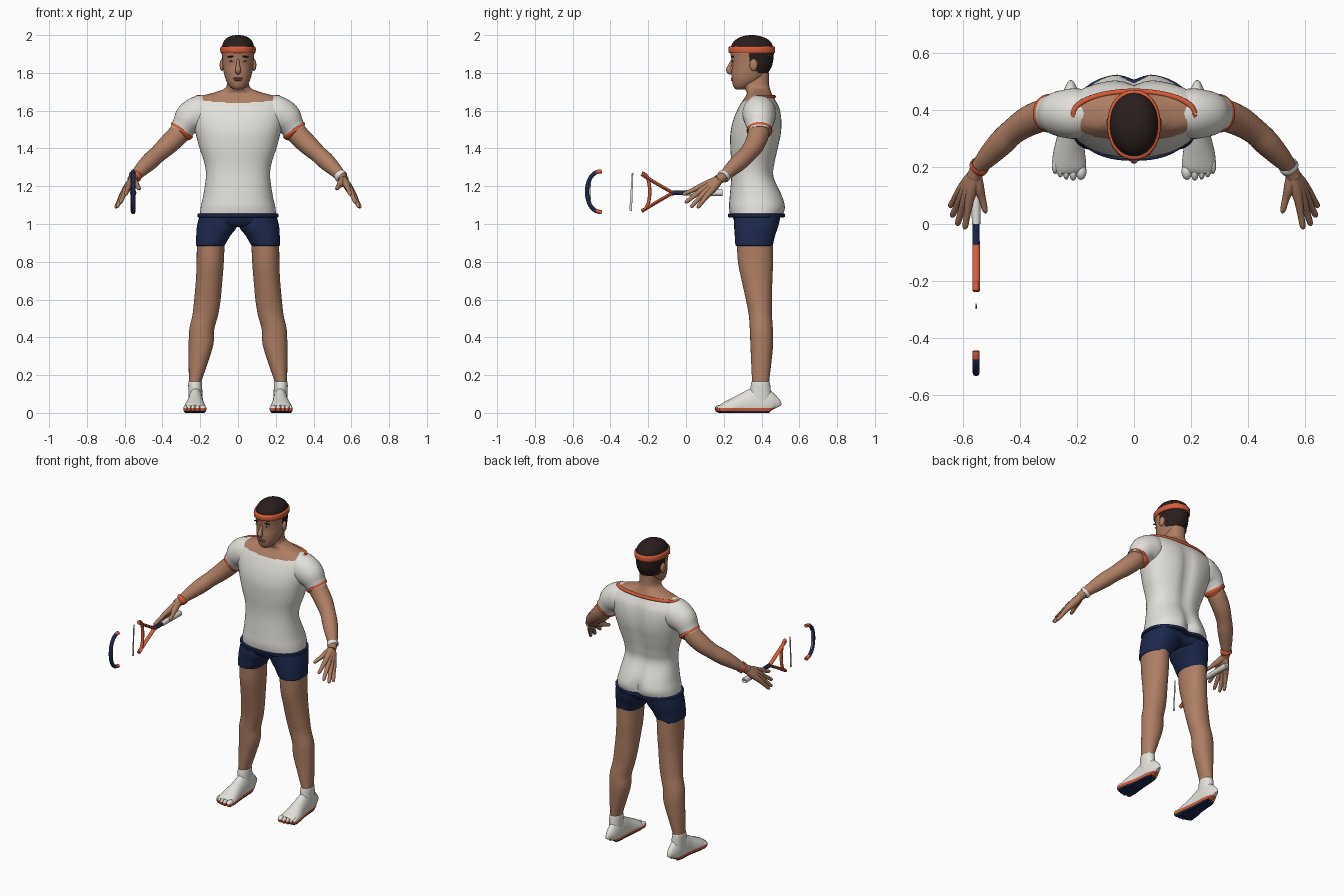
import bpy, bmesh, math
from mathutils import Vector, Matrix

cube = bpy.data.objects.get("Cube")
if cube:
    bpy.data.objects.remove(cube)


def material(name, r, g, b):
    m = bpy.data.materials.new(name)
    m.use_nodes = True
    m.diffuse_color = (r, g, b, 1)
    m.node_tree.nodes["Principled BSDF"].inputs["Base Color"].default_value = (r, g, b, 1)
    return m


skin = material("skin", .43, .21, .125)
lip = material("lip", .27, .11, .07)
white = material("white cloth", .76, .75, .70)
orange = material("orange trim", .67, .11, .04)
navy = material("navy cloth", .012, .022, .075)
hair = material("dark hair", .022, .013, .012)


def finish(name, bm, mats, rule=None):
    """Turn a bmesh into a smooth object; rule maps a face centre to a material slot."""
    bmesh.ops.recalc_face_normals(bm, faces=bm.faces[:])
    if rule:
        for f in bm.faces:
            f.material_index = rule(f.calc_center_median())
    me = bpy.data.meshes.new(name)
    bm.to_mesh(me)
    bm.free()
    for m in mats:
        me.materials.append(m)
    me.polygons.foreach_set("use_smooth", [True] * len(me.polygons))
    me.set_sharp_from_angle(angle=math.radians(50))
    ob = bpy.data.objects.new(name, me)
    bpy.context.scene.collection.objects.link(ob)
    return ob


def smooth_rows(rows, steps):
    """Catmull-Rom interpolation of number tuples."""
    out = []
    for i in range(len(rows) - 1):
        a, b, c, d = (rows[max(i - 1, 0)], rows[i], rows[i + 1], rows[min(i + 2, len(rows) - 1)])
        for k in range(steps):
            t = k / steps
            out.append([.5 * (2 * q + (r - p) * t + (2 * p - 5 * q + 4 * r - s) * t * t
                              + (3 * q - p - 3 * r + s) * t ** 3) for p, q, r, s in zip(a, b, c, d)])
    return out + [list(rows[-1])]


def skin_rings(bm, rings):
    loops = [[bm.verts.new(p) for p in ring] for ring in rings]
    n = len(loops[0])
    for a, b in zip(loops, loops[1:]):
        for i in range(n):
            j = (i + 1) % n
            bm.faces.new((a[i], a[j], b[j], b[i]))
    bm.faces.new(loops[0])
    bm.faces.new(loops[-1])


def loft(name, rows, mats, rule=None, side=1, steps=5, n=2.3, seg=40):
    """Upright body: rows of z, centre x, half width, front y, back y, depth of back groove."""
    bm, rings = bmesh.new(), []
    for z, cx, rx, yf, yb, groove in smooth_rows(rows, steps):
        ring = []
        for i in range(seg):
            c, s = math.cos(math.tau * i / seg), math.sin(math.tau * i / seg)
            x = rx * math.copysign(abs(c) ** (2 / n), c)
            y = (yf + yb) / 2 + (yb - yf) / 2 * math.copysign(abs(s) ** (2 / n), s)
            if s > 0:
                y -= groove * math.exp(-(x / .035) ** 2)
            ring.append((side * (cx + x), y, z))
        rings.append(ring)
    skin_rings(bm, rings)
    return finish(name, bm, mats, rule)


def add_tube(bm, rows, side=1, ref=(0, 0, 1), steps=5, seg=20):
    """Tube along rows of x, y, z, radius, optional second radius."""
    rows = smooth_rows(rows, steps)
    pts, rings = [Vector(r[:3]) for r in rows], []
    for i, r in enumerate(rows):
        t = (pts[min(i + 1, len(pts) - 1)] - pts[max(i - 1, 0)]).normalized()
        u = t.cross(Vector(ref)).normalized()
        v = u.cross(t)
        ra, rb = max(r[3], .001), max(r[-1], .001)
        ring = [pts[i] + u * ra * math.cos(math.tau * k / seg) + v * rb * math.sin(math.tau * k / seg)
                for k in range(seg)]
        rings.append([(side * p.x, p.y, p.z) for p in ring])
    skin_rings(bm, rings)


def tube(name, rows, mats, rule=None, **kw):
    bm = bmesh.new()
    add_tube(bm, rows, **kw)
    return finish(name, bm, mats, rule)


def add_ball(bm, loc, size, tilt=0):
    m = Matrix.Translation(loc) @ Matrix.Rotation(tilt, 4, 'Y') @ Matrix.Diagonal((*size, 1))
    bmesh.ops.create_uvsphere(bm, u_segments=20, v_segments=12, radius=1, matrix=m)


def ball(name, loc, size, mat, tilt=0):
    bm = bmesh.new()
    add_ball(bm, loc, size, tilt)
    return finish(name, bm, [mat])


# Shirt, bare upper shoulders and neck in one skin
def neckline(p):
    return 1.674 - .35 * max(0, .385 - p.y)


torso = [(1.04, 0, .203, .235, .515, .02), (1.09, 0, .197, .228, .53, .035), (1.15, 0, .184, .232, .513, .02),
         (1.25, 0, .170, .24, .468, .012), (1.32, 0, .177, .24, .473, .015), (1.40, 0, .203, .235, .49, .02),
         (1.48, 0, .225, .235, .506, .022), (1.55, 0, .245, .25, .508, .02), (1.61, 0, .258, .275, .498, .014),
         (1.65, 0, .243, .298, .478, .006), (1.675, 0, .205, .315, .462, 0), (1.695, 0, .13, .322, .452, 0),
         (1.715, 0, .075, .312, .445, 0), (1.74, 0, .058, .298, .44, 0), (1.80, 0, .055, .30, .44, 0)]
loft("shirt_and_neck", torso, [white, skin], lambda p: int(p.z > neckline(p)), steps=7, seg=56)
loop = [math.tau * i / 48 for i in range(49)]
tube("collar", [(.213 * math.cos(a), .388 + .078 * math.sin(a), 1.674 + .03 * min(0, math.sin(a)), .010)
                for a in loop], [orange], steps=1, seg=10)
loft("shirt_hem", [(1.035, 0, .205, .232, .515, .02), (1.037, 0, .214, .224, .527, .02),
                   (1.053, 0, .214, .222, .53, .025), (1.056, 0, .2, .232, .52, .025)], [navy], steps=2, seg=56)
loft("shorts_seat", [(.985, 0, .12, .30, .45, .01), (1.0, 0, .19, .262, .485, .02),
                     (1.05, 0, .205, .245, .51, .02)], [navy], steps=3)

# Head: face, hair cap, headband
head = [(1.712, 0, .022, .265, .31, 0), (1.728, 0, .043, .251, .35, 0), (1.76, 0, .063, .243, .40, 0),
        (1.80, 0, .075, .241, .435, 0), (1.84, 0, .081, .243, .456, 0), (1.88, 0, .084, .239, .463, 0),
        (1.92, 0, .087, .234, .464, 0), (1.96, 0, .079, .248, .452, 0), (1.985, 0, .058, .278, .42, 0),
        (1.997, 0, .03, .315, .38, 0), (2.0, 0, .008, .34, .355, 0)]


def hair_rule(p):
    sideburn = p.y > .335 and p.z > 1.86
    return int(p.z > 1.915 or sideburn or (p.y > .375 and p.z > 1.80))


loft("head", head, [skin, hair], hair_rule, steps=6, seg=48, n=2.1)
loft("headband", [(1.904, 0, .085, .238, .462, 0), (1.908, 0, .093, .226, .471, 0),
                  (1.936, 0, .093, .226, .471, 0), (1.941, 0, .083, .24, .46, 0)], [orange], steps=3, n=2.1)
tube("nose", [(0, .246, 1.868, .007), (0, .234, 1.84, .010), (0, .227, 1.816, .015), (0, .236, 1.803, .013),
              (0, .25, 1.80, .004)], [skin], ref=(1, 0, 0), seg=14)
ball("upper_lip", (0, .246, 1.771, ), (.026, .008, .005), lip)
ball("lower_lip", (0, .247, 1.762), (.022, .009, .006), lip)
for s, tag in ((1, "left"), (-1, "right")):
    ball(tag + "_ear", (s * .085, .358, 1.842), (.012, .021, .032), skin)
    ball(tag + "_brow", (s * .037, .247, 1.886), (.022, .007, .0045), hair, s * .15)
    ball(tag + "_eye", (s * .035, .25, 1.862), (.014, .006, .005), white)
    ball(tag + "_iris", (s * .035, .2455, 1.862), (.005, .003, .0045), hair)

# Limbs, mirrored
FINGERS = [((.578, .085, 1.202), (.595, -.018, 1.155)), ((.594, .086, 1.182), (.622, -.005, 1.112)),
           ((.605, .098, 1.166), (.641, .025, 1.088)), ((.612, .115, 1.155), (.648, .06, 1.085))]
for s, tag in ((1, "left"), (-1, "right")):
    # Sleeve, cuff and arm
    tube(tag + "_sleeve", [(.12, .39, 1.60, .08, .06), (.19, .388, 1.59, .093, .088), (.25, .388, 1.56, .088, .083),
                           (.283, .389, 1.52, .068, .070), (.30, .389, 1.49, .062, .062)],
         [white], side=s, ref=(0, 1, 0), seg=32)
    tube(tag + "_cuff", [(.291, .389, 1.503, .057), (.293, .389, 1.501, .067), (.301, .389, 1.489, .067),
                         (.303, .389, 1.487, .055)], [orange], side=s, ref=(0, 1, 0), steps=2, seg=32)
    tube(tag + "_arm", [(.27, .389, 1.53, .053), (.315, .383, 1.475, .056), (.37, .362, 1.42, .053),
                        (.425, .325, 1.37, .046), (.465, .287, 1.333, .046), (.51, .24, 1.29, .038),
                        (.545, .20, 1.253, .028), (.562, .165, 1.232, .026)],
         [skin], side=s, ref=(0, 1, 0), seg=28)
    tube(tag + "_wristband", [(.539, .209, 1.261, .028), (.540, .207, 1.259, .034), (.549, .195, 1.248, .034),
                              (.551, .193, 1.246, .028)], [white if s > 0 else orange],
         side=s, ref=(0, 1, 0), steps=2)
    # Hand: fingers fan out from the wrist and merge into the palm
    bm = bmesh.new()
    for knuckle, tip in FINGERS:
        k, t = Vector(knuckle), Vector(tip)
        add_tube(bm, [(.553, .188, 1.245, .018), (*((k + Vector((.556, .18, 1.235))) / 2), .022), (*k, .016),
                      (*k.lerp(t, .5), .012), (*k.lerp(t, .9), .010), (*t, .003)], side=s, seg=12)
    add_tube(bm, [(.555, .18, 1.24, .018), (.547, .13, 1.218, .020), (.534, .09, 1.202, .013),
                  (.524, .05, 1.188, .010), (.521, .038, 1.184, .003)], side=s, seg=12)
    finish(tag + "_hand", bm, [skin])
    # Shorts leg and bare leg
    loft(tag + "_shorts_leg", [(.885, .146, .070, .272, .455, 0), (.89, .146, .077, .262, .460, 0),
                               (.94, .130, .091, .258, .472, 0), (.985, .112, .106, .255, .488, 0),
                               (1.04, .105, .10, .255, .50, 0)], [navy], side=s)
    loft(tag + "_leg", [(.10, .227, .031, .352, .438, 0), (.16, .227, .033, .350, .440, 0),
                        (.25, .213, .048, .346, .450, 0), (.36, .196, .065, .341, .461, 0),
                        (.44, .192, .066, .338, .460, 0), (.52, .173, .068, .332, .455, 0),
                        (.60, .162, .070, .317, .455, 0), (.70, .153, .070, .295, .457, 0),
                        (.80, .147, .072, .275, .461, 0), (.93, .144, .074, .268, .462, 0)],
         [skin], side=s, n=2.1)
    loft(tag + "_sock", [(.06, .226, .036, .33, .455, 0), (.11, .226, .037, .338, .45, 0),
                         (.16, .227, .036, .346, .444, 0), (.166, .227, .031, .352, .438, 0)],
         [white], side=s, n=2.1)
    # Toed shoe with orange rim and navy sole, cut at fixed heights
    bm = bmesh.new()
    rows = [(.467, .222, .012, .06), (.458, .222, .028, .09), (.42, .223, .037, .125), (.37, .224, .040, .135),
            (.31, .225, .045, .108), (.25, .228, .056, .078), (.205, .228, .060, .056), (.185, .227, .055, .042)]
    add_tube(bm, [(x, y, h * .35, w, h * .65) for y, x, w, h in rows], side=s, seg=32)
    for x, y, w in ((.186, .185, .019), (.214, .182, .0135), (.238, .186, .0125), (.259, .194, .012),
                    (.277, .206, .012)):
        add_ball(bm, (s * x, y, .021), (w, .03, .022))
    for v in bm.verts:
        v.co.z = max(v.co.z, 0)
    for h in (.01, .026):
        bmesh.ops.bisect_plane(bm, geom=bm.verts[:] + bm.edges[:] + bm.faces[:],
                               plane_co=(0, 0, h), plane_no=(0, 0, 1))
    finish(tag + "_shoe", bm, [navy, orange, white], lambda p: 0 if p.z < .01 else 1 if p.z < .026 else 2)

# Racket in the right hand, lying in a vertical plane
RX, RZ = -.555, 1.165
across = (1, 0, 0)
tube("racket_handle", [(RX, .185, RZ, .014), (RX, .18, RZ, .018), (RX, 0, RZ, .015)], [white],
     ref=across, steps=2, seg=8)
tube("racket_shaft", [(RX, .005, RZ, .012), (RX, -.08, RZ, .013)], [navy], ref=across, steps=2, seg=8)
for s, tag in ((1, "upper"), (-1, "lower")):
    tube(tag + "_racket_fork", [(RX, -.07, RZ, .009, .013), (RX, -.16, RZ + s * .052, .009, .013),
                                (RX, -.235, RZ + s * .098, .009, .013)], [orange], ref=across, seg=8)


def head_arc(name, y_mid, depth, half, r, mats, rule=None):
    rows = [(RX, y_mid + depth * t * t, RZ + .012 + half * math.sin(t * math.pi / 2) - .006, r, max(r, .004) * 1.1)
            for t in [i / 8 - 1 for i in range(17)]]
    return tube(name, rows, mats, rule, ref=across, steps=2, seg=8)


head_arc("racket_throat_arc", -.192, -.042, .098, .009, [orange])
head_arc("racket_tip_arc", -.524, .078, .108, .011, [navy, orange], lambda p: int(p.y > -.475))
head_arc("racket_tip_string", -.508, .02, .09, .003, [white])
tube("racket_cross_string", [(RX, -.293, 1.07, .007, .003), (RX, -.283, 1.27, .004, .003)], [white],
     ref=across, steps=2, seg=8)
